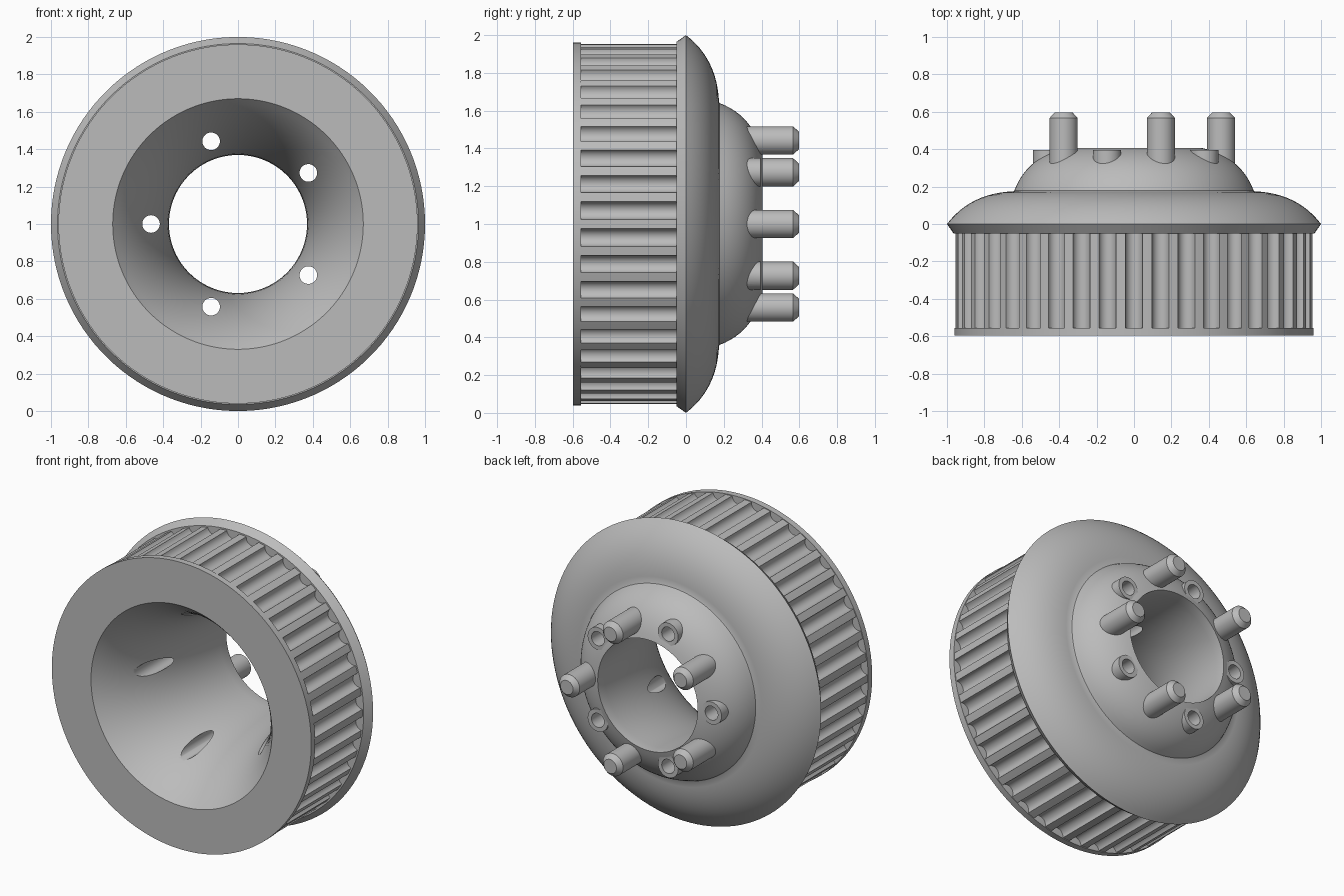
import bpy, bmesh
from math import sin, cos, pi, tau
from mathutils import Vector

if "Cube" in bpy.data.objects:
    bpy.data.objects.remove(bpy.data.objects["Cube"])

grey = bpy.data.materials.new("plain grey")
grey.use_nodes = True
grey.diffuse_color = (0.5, 0.5, 0.5, 1)
grey.node_tree.nodes["Principled BSDF"].inputs["Base Color"].default_value = (0.5, 0.5, 0.5, 1)

SEGMENTS = 126
TEETH = 42
LAND = 0.955          # radius at the top of the teeth
BOLT_CIRCLE = 0.465


def point(r, a, y):
    return Vector((r * cos(a), y, 1 + r * sin(a)))


def finish(name, bm):
    bmesh.ops.recalc_face_normals(bm, faces=bm.faces)
    mesh = bpy.data.meshes.new(name)
    bm.to_mesh(mesh)
    bm.free()
    obj = bpy.data.objects.new(name, mesh)
    mesh.materials.append(grey)
    bpy.context.collection.objects.link(obj)
    return obj


def skin(bm, rings, closed):
    """Join rings of points; closed joins last to first, otherwise the ends are capped."""
    loops = [[bm.verts.new(p) for p in ring] for ring in rings]
    pairs = list(zip(loops, loops[1:]))
    if closed:
        pairs.append((loops[-1], loops[0]))
    else:
        bm.faces.new(loops[0])
        bm.faces.new(loops[-1])
    for a, b in pairs:
        for i in range(len(a)):
            j = (i + 1) % len(a)
            bm.faces.new((a[i], a[j], b[j], b[i]))


def studs(name, start, profile, sides=40):
    """Five round parts on the bolt circle, along y."""
    bm = bmesh.new()
    for k in range(5):
        c = point(BOLT_CIRCLE, start + k * tau / 5, 0)
        skin(bm, [[c + Vector((r * cos(tau * i / sides), y, r * sin(tau * i / sides)))
                   for i in range(sides)] for r, y in profile], False)
    return finish(name, bm)


def bezier(a, b, c, n):
    a, b, c = Vector(a), Vector(b), Vector(c)
    return [a * (1 - t) ** 2 + b * 2 * t * (1 - t) + c * t * t
            for t in (i / n for i in range(n + 1))]


def combine(obj, other, operation):
    mod = obj.modifiers.new(operation.lower(), 'BOOLEAN')
    mod.object, mod.operation, mod.solver = other, operation, 'EXACT'
    bpy.context.view_layer.objects.active = obj
    bpy.ops.object.modifier_apply(modifier=mod.name)
    bpy.data.objects.remove(other)


def smooth(obj):
    bpy.ops.object.select_all(action='DESELECT')
    obj.select_set(True)
    bpy.context.view_layer.objects.active = obj
    bpy.ops.object.shade_smooth_by_angle(angle=pi / 6)


# Turned body: front rim, tooth recess, flange, dome and flared bore
profile = [(0.96, -0.597), (0.96, -0.555), (0.88, -0.555), (0.88, -0.05), (0.965, -0.05)]
profile += bezier((1.0, 0.0), (0.875, 0.165), (0.645, 0.175), 12)
profile += bezier((0.64, 0.178), (0.575, 0.355), (0.37, 0.405), 12)
profile += bezier((0.369, 0.4), (0.37, -0.27), (0.67, -0.597), 20)
bm = bmesh.new()
skin(bm, [[point(r, tau * i / SEGMENTS, y) for i in range(SEGMENTS)] for r, y in profile], True)
body = finish("pulley_body", bm)

# Raised bosses with through holes
combine(body, studs("bosses", pi / 5, [(0.075, 0.2), (0.075, 0.395)]), 'UNION')
combine(body, studs("bolt_holes", pi / 5, [(0.047, -0.8), (0.047, 0.8)]), 'DIFFERENCE')
smooth(body)

# Toothed belt ring with round-bottomed grooves
outline = []
for k in range(TEETH):
    middle = tau * (k + 0.5) / TEETH
    for i in range(13):
        a = pi * i / 12
        outline.append((LAND - 0.046 * sin(a), middle - 0.049 * cos(a)))
    outline.append((LAND, middle + pi / TEETH))
bm = bmesh.new()
front, back = -0.565, -0.04
skin(bm, [[point(r, a, front) for r, a in outline],
          [point(r, a, back) for r, a in outline],
          [point(0.86, a, back) for r, a in outline],
          [point(0.86, a, front) for r, a in outline]], True)
smooth(finish("belt_teeth", bm))

# Chamfered drive pins
smooth(studs("drive_pins", 0, [(0.075, 0.22), (0.075, 0.567), (0.047, 0.597)]))
